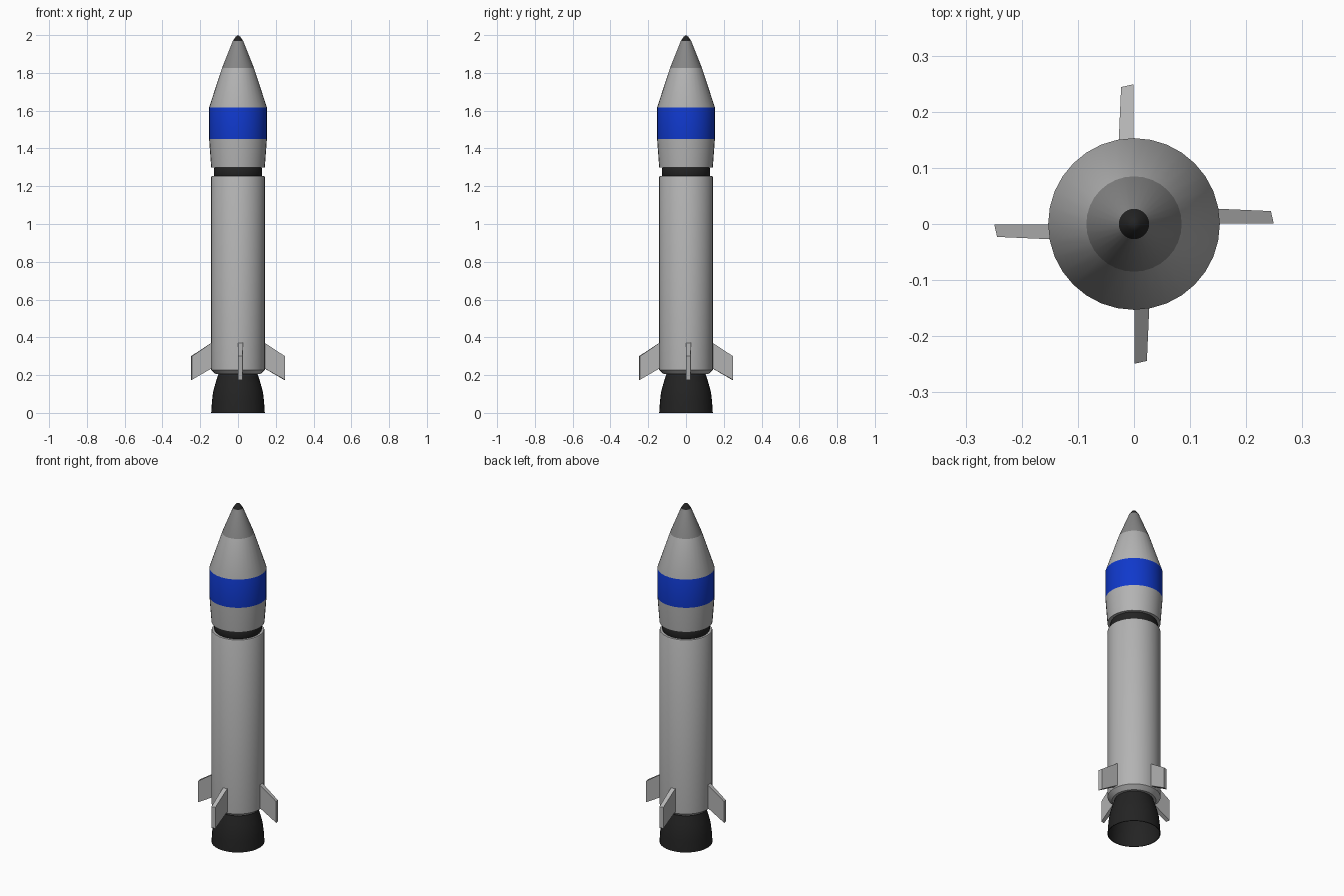
import bpy, bmesh, math

if "Cube" in bpy.data.objects:
    bpy.data.objects.remove(bpy.data.objects["Cube"])

SIDES = 32


def material(name, rgb):
    m = bpy.data.materials.new(name)
    m.diffuse_color = (*rgb, 1)
    m.use_nodes = True
    m.node_tree.nodes["Principled BSDF"].inputs["Base Color"].default_value = m.diffuse_color
    return m


GREY = material("hull grey", (0.45, 0.45, 0.45))
NOSE = material("nose grey", (0.24, 0.24, 0.24))
DARK = material("charcoal", (0.017, 0.017, 0.017))
BLUE = material("band blue", (0.005, 0.04, 0.6))


def finish(bm, name, mats, smooth=30):
    bmesh.ops.recalc_face_normals(bm, faces=bm.faces)
    me = bpy.data.meshes.new(name)
    bm.to_mesh(me)
    bm.free()
    for m in mats:
        me.materials.append(m)
    ob = bpy.data.objects.new(name, me)
    bpy.context.collection.objects.link(ob)
    if smooth:
        bpy.ops.object.select_all(action='DESELECT')
        ob.select_set(True)
        bpy.context.view_layer.objects.active = ob
        bpy.ops.object.shade_smooth_by_angle(angle=math.radians(smooth))
    return ob


def lathe(name, profile, mats, rule=None):
    """Revolve (radius, height) points around z; rule picks a material by height."""
    bm = bmesh.new()
    rings = []
    for r, z in profile:
        if r == 0:
            rings.append([bm.verts.new((0, 0, z))] * SIDES)
        else:
            rings.append([bm.verts.new((r * math.cos(2 * math.pi * i / SIDES),
                                        r * math.sin(2 * math.pi * i / SIDES), z))
                          for i in range(SIDES)])
    for a, b in zip(rings, rings[1:]):
        for i in range(SIDES):
            j = (i + 1) % SIDES
            f = bm.faces.new(dict.fromkeys((a[i], a[j], b[j], b[i])))
            if rule:
                zs = [v.co.z for v in f.verts]
                f.material_index = rule((min(zs) + max(zs)) / 2)
    return finish(bm, name, mats)


# Engine bell: outer wall, rim, hollow inside
lathe("engine_nozzle", [(0, 0.205), (0.104, 0.205), (0.12, 0.155), (0.132, 0.11), (0.138, 0.06),
                        (0.142, 0), (0.138, 0), (0.133, 0.06), (0.127, 0.11),
                        (0.115, 0.155), (0.10, 0.195), (0, 0.195)], [DARK])

# Main cylinder with chamfered ends
lathe("body", [(0, 0.205), (0.118, 0.205), (0.142, 0.227), (0.142, 1.247),
               (0.139, 1.253), (0, 1.253)], [GREY])

# Recessed joint under the capsule
lathe("neck_ring", [(0, 1.25), (0.124, 1.25), (0.128, 1.26), (0.128, 1.288),
                    (0.124, 1.302), (0, 1.302)], [DARK])


# Capsule and nose cone, coloured by height
def capsule_colour(z):
    if z > 1.97:
        return 3
    if z > 1.825:
        return 2
    return 1 if 1.45 < z < 1.617 else 0


lathe("capsule", [(0, 1.3), (0.142, 1.3), (0.153, 1.45), (0.153, 1.617), (0.085, 1.825),
                  (0.027, 1.97), (0.012, 1.992), (0, 2.0)],
      [GREY, BLUE, NOSE, DARK], capsule_colour)

# Four swept fins, each offset to one side of its axis
inner = [(0.13, 0.378), (0.249, 0.30), (0.249, 0.175), (0.13, 0.241)]
outer = [(0.13, 0.378), (0.244, 0.30), (0.244, 0.175), (0.13, 0.241)]
for k in range(4):
    bm = bmesh.new()
    a = [bm.verts.new((x, 0.001, z)) for x, z in inner]
    b = [bm.verts.new((x, 0.028 if x < 0.2 else 0.023, z)) for x, z in outer]
    bm.faces.new(a)
    bm.faces.new(b)
    for i in range(4):
        j = (i + 1) % 4
        bm.faces.new((a[i], a[j], b[j], b[i]))
    fin = finish(bm, f"fin_{k + 1}", [GREY], smooth=0)
    fin.rotation_euler.z = k * math.pi / 2
